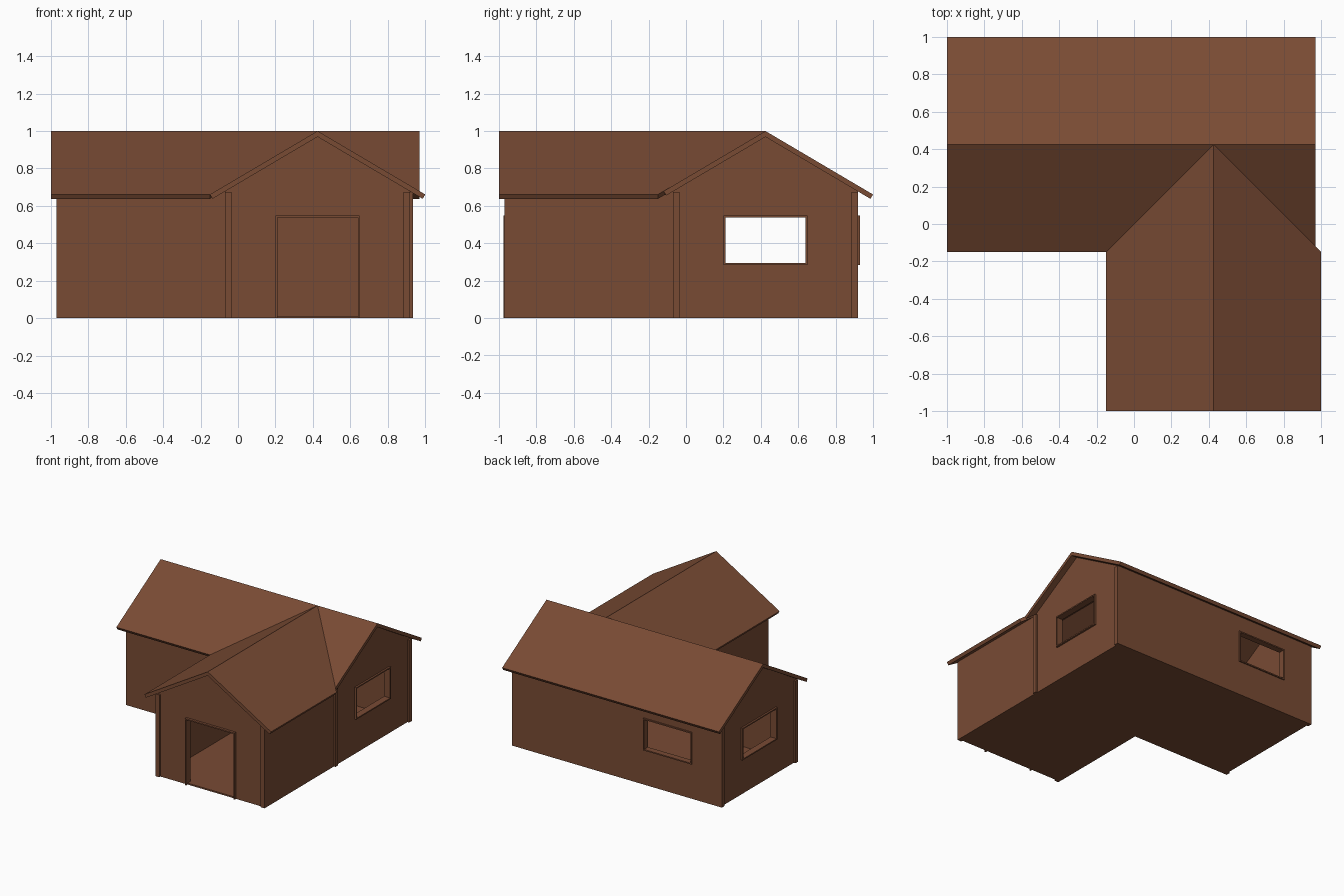
import bpy, bmesh
from mathutils import Vector

if "Cube" in bpy.data.objects:
    bpy.data.objects.remove(bpy.data.objects["Cube"])

C = 0.425        # ridge position of both wings
HALF = 0.575     # ridge to eave, in plan
SLOPE = 0.59
WALL = 0.495     # ridge to wall face
THICK = 0.04     # wall thickness

brown = bpy.data.materials.new("brown wood")
brown.diffuse_color = (0.19, 0.07, 0.034, 1)
brown.use_nodes = True
brown.node_tree.nodes["Principled BSDF"].inputs["Base Color"].default_value = brown.diffuse_color


def prism(name, pts, offset):
    """Closed solid: polygon of 3D points pushed along an offset."""
    bm = bmesh.new()
    face = bm.faces.new([bm.verts.new(p) for p in pts])
    new = bmesh.ops.extrude_face_region(bm, geom=[face], use_keep_orig=True)["geom"]
    bmesh.ops.translate(bm, vec=offset, verts=[v for v in new if isinstance(v, bmesh.types.BMVert)])
    bmesh.ops.recalc_face_normals(bm, faces=bm.faces)
    me = bpy.data.meshes.new(name)
    bm.to_mesh(me)
    bm.free()
    me.materials.append(brown)
    ob = bpy.data.objects.new(name, me)
    bpy.context.collection.objects.link(ob)
    return ob


def box(name, x0, x1, y0, y1, z0, z1):
    return prism(name, [(x0, y0, z0), (x1, y0, z0), (x1, y1, z0), (x0, y1, z0)], (0, 0, z1 - z0))


def gable(name, along_x, a, b, half, z0, top):
    """House-shaped block running from a to b along x or y."""
    e = top - half * SLOPE
    prof = [(C - half, z0), (C + half, z0), (C + half, e), (C, top), (C - half, e)]
    if along_x:
        return prism(name, [(a, u, z) for u, z in prof], (b - a, 0, 0))
    return prism(name, [(u, a, z) for u, z in prof], (0, b - a, 0))


def combine(ob, other, op):
    m = ob.modifiers.new(op, 'BOOLEAN')
    m.operation, m.object, m.solver = op, other, 'EXACT'
    bpy.context.view_layer.objects.active = ob
    bpy.ops.object.modifier_apply(modifier=m.name)
    bpy.data.objects.remove(other)


# Hollow L-shaped walls with a floor
XL, XR, YF, YB = -0.955, 0.92, -0.955, 0.92
walls = gable("walls", True, XL, XR, WALL, 0, 0.972)
combine(walls, gable("wing_block", False, YF, C, WALL, 0, 0.972), 'UNION')
inside = gable("inside", True, XL + THICK, XR - THICK, WALL - THICK, 0.012, 0.94)
combine(inside, gable("wing_inside", False, YF + THICK, C, WALL - THICK, 0.012, 0.94), 'UNION')
combine(walls, inside, 'DIFFERENCE')

# Openings: side windows, back window, front door
W0, W1, Z0, Z1 = 0.2, 0.65, 0.285, 0.548
combine(walls, box("side_cut", -1.2, 1.2, W0, W1, Z0, Z1), 'DIFFERENCE')
combine(walls, box("back_cut", -0.70, -0.26, 0.7, 1.1, Z0, Z1), 'DIFFERENCE')
combine(walls, box("door_cut", W0, W1, -1.2, -0.8, 0.012, Z1), 'DIFFERENCE')


def frame(name, along_x, d0, d1, a, b, z0, z1, sill=True):
    """Thin bars around an opening; d0..d1 is the depth range."""
    t = 0.01
    bars = [(a, a + t, z0, z1), (b - t, b, z0, z1), (a, b, z1 - t, z1)]
    if sill:
        bars.append((a, b, z0, z0 + t))
    for i, (u0, u1, v0, v1) in enumerate(bars):
        if along_x:
            box(f"{name}_{i}", u0, u1, d0, d1, v0, v1)
        else:
            box(f"{name}_{i}", d0, d1, u0, u1, v0, v1)


frame("right_window_frame", False, XR - THICK, 0.935, W0, W1, Z0, Z1)
frame("left_window_frame", False, -0.97, XL + THICK, W0, W1, Z0, Z1)
frame("back_window_frame", True, YB - THICK, 0.93, -0.70, -0.26, Z0, Z1)
frame("door_frame", True, -0.975, YF + THICK, W0, W1, 0, Z1, sill=False)

# Corner posts on the three gables
P = 0.035
for i, u in enumerate((C - WALL, C + WALL - P)):
    box(f"front_post_{i}", u, u + P, -0.97, YF + 0.01, 0, 0.675)
    box(f"right_post_{i}", XR - 0.01, 0.935, u, u + P, 0, 0.675)
    box(f"left_post_{i}", -0.97, XL + 0.01, u, u + P, 0, 0.675)


# Roof slopes: plan outlines lifted to the slope, thickened downward
def slope(name, plan, ridge_along_x):
    pts = [Vector((x, y, 1 - SLOPE * abs((y if ridge_along_x else x) - C))) for x, y in plan]
    n = (pts[1] - pts[0]).cross(pts[2] - pts[0]).normalized()
    if n.z < 0:
        n = -n
    prism(name, pts, n * -0.027)


LO, HI = C - HALF, C + HALF
R = 0.97
slope("main_roof_back", [(-1, C), (R, C), (R, HI), (-1, HI)], True)
slope("main_roof_front", [(-1, C), (-1, LO), (LO, LO), (C, C)], True)
slope("main_roof_corner", [(C, C), (R, 2 * C - R), (R, C)], True)
slope("wing_roof_left", [(C, -1), (LO, -1), (LO, LO), (C, C)], False)
slope("wing_roof_right", [(C, -1), (HI, -1), (HI, LO), (C, C)], False)
